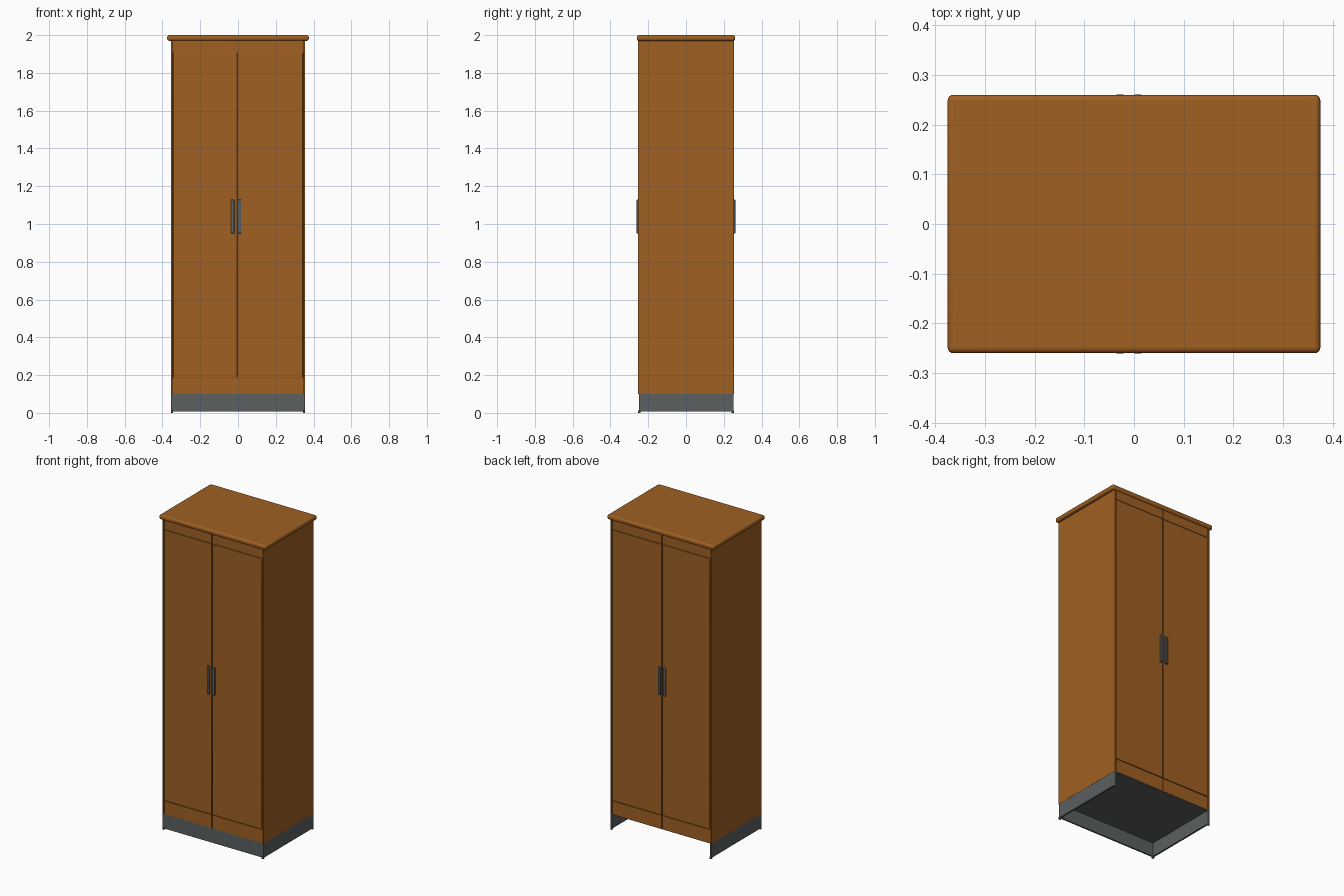
import bpy

cube = bpy.data.objects.get("Cube")
if cube:
    bpy.data.objects.remove(cube, do_unlink=True)


def material(name, color):
    m = bpy.data.materials.new(name)
    m.use_nodes = True
    m.diffuse_color = color
    m.node_tree.nodes["Principled BSDF"].inputs["Base Color"].default_value = color
    return m


WOOD = material("warm_wood", (0.35, 0.117, 0.016, 1))
GREY = material("slate_grey", (0.105, 0.115, 0.118, 1))


def box(name, x, y, z, mat, bevel=0.0, segments=2):
    """Box spanning the given (low, high) ranges, with optional soft edges."""
    spans = (x, y, z)
    bpy.ops.mesh.primitive_cube_add(size=1)
    ob = bpy.context.object
    ob.name = name
    for v in ob.data.vertices:
        v.co = [(a + b) / 2 + c * (b - a) for c, (a, b) in zip(v.co, spans)]
    ob.data.materials.append(mat)
    if bevel:
        mod = ob.modifiers.new("soft_edges", "BEVEL")
        mod.width = bevel
        mod.segments = segments
        bpy.ops.object.shade_smooth_by_angle()
    return ob


def span(a, b, sign):
    return tuple(sorted((a * sign, b * sign)))


W, D = 0.356, 0.252          # half width and half depth of the cabinet
BASE, TOP = 0.10, 1.972      # bottom and top of the wooden body
FACE = 0.243                 # half depth of the inner carcass

# Carcass, overhanging top and dark underside
box("carcass", (-W, W), (-FACE, FACE), (BASE, TOP), WOOD)
box("top_board", (-0.375, 0.375), (-0.26, 0.26), (1.97, 2.0), WOOD, 0.011, 4)
box("underside", (-0.345, 0.345), (-0.24, 0.248), (0.096, BASE + 0.002), GREY)

# Plinth, open at the back
box("plinth_front", (-0.352, 0.352), (-0.25, -0.24), (0.008, BASE), GREY)
for sx, side in ((-1, "right"), (1, "left")):
    box(f"plinth_{side}", span(0.344, 0.355, sx), (-0.25, 0.252), (0.008, BASE), GREY)
    for sy, end in ((-1, "front"), (1, "back")):
        box(f"foot_{end}_{side}", span(0.343, W, sx), span(0.241, 0.254, sy),
            (0, 0.014), GREY, 0.002)

# Posts, rails, doors and handles on both faces
MID = -0.007                 # position of the seam between the doors
for sy, end in ((-1, "front"), (1, "back")):
    for sx, side in ((-1, "right"), (1, "left")):
        box(f"post_{end}_{side}", span(0.346, W, sx), span(FACE - 0.002, 0.254, sy),
            (BASE, TOP), WOOD, 0.002)
        x = span(0.003, 0.343 - MID * sx, sx)
        x = (x[0] + MID, x[1] + MID)
        depth = span(FACE - 0.002, 0.250, sy)
        box(f"top_rail_{end}_{side}", x, depth, (1.911, TOP), WOOD)
        box(f"bottom_rail_{end}_{side}", x, depth, (BASE, 0.184), WOOD)
        box(f"door_{end}_{side}", x, span(FACE - 0.002, D, sy),
            (0.187, 1.908), WOOD, 0.002)
        hx = MID - 0.003 + 0.018 * sx
        box(f"handle_{end}_{side}", (hx - 0.009, hx + 0.009), span(D - 0.002, 0.261, sy),
            (0.95, 1.13), GREY, 0.004, 3)
